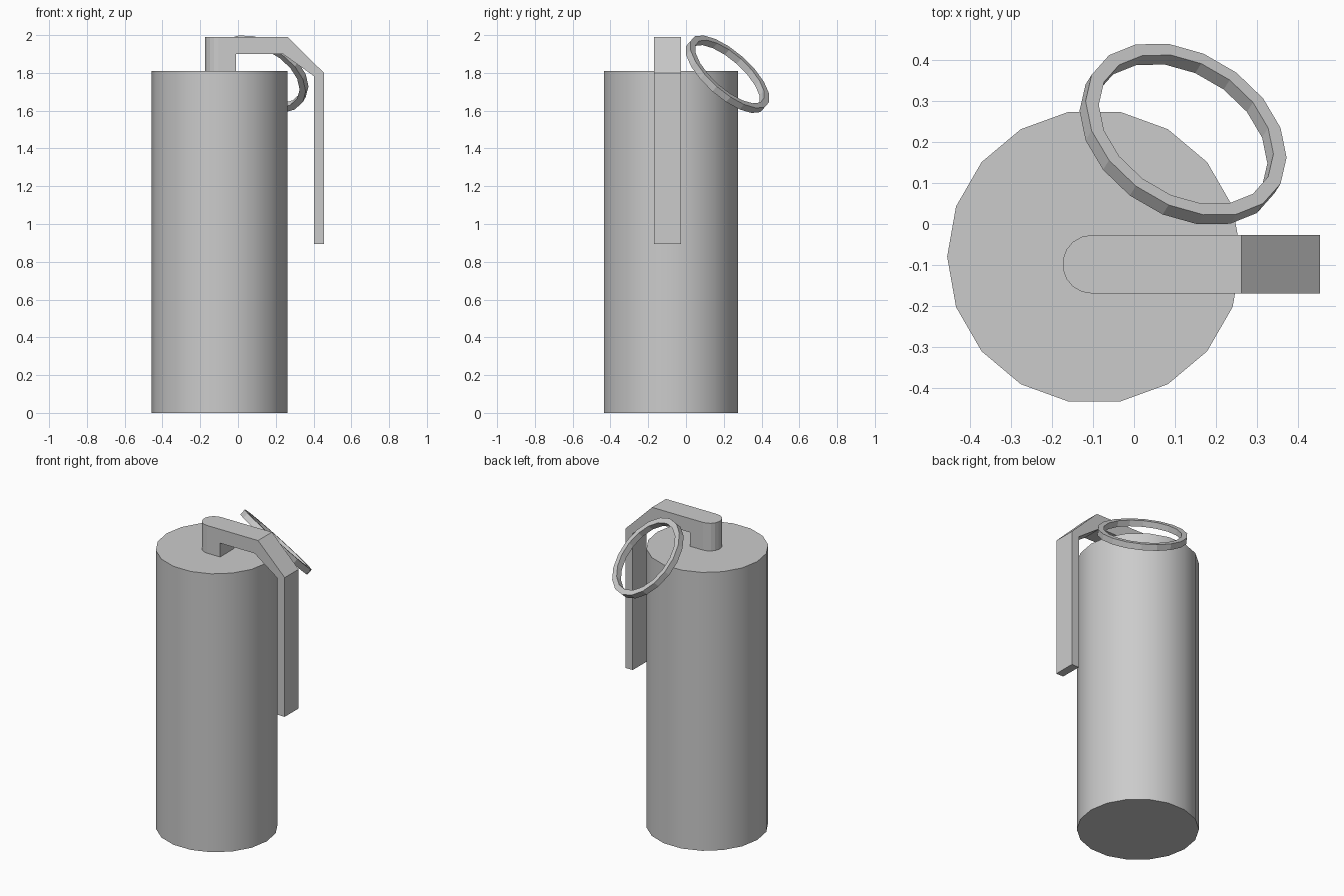
import bpy, bmesh
from math import pi, sin, cos
from mathutils import Vector, Matrix

if "Cube" in bpy.data.objects:
    bpy.data.objects.remove(bpy.data.objects["Cube"])


def finish(name, bm):
    bmesh.ops.recalc_face_normals(bm, faces=bm.faces)
    me = bpy.data.meshes.new(name)
    bm.to_mesh(me)
    bm.free()
    ob = bpy.data.objects.new(name, me)
    bpy.context.collection.objects.link(ob)
    return ob


def prism(name, points, direction):
    """Extrude a planar outline along a direction."""
    bm = bmesh.new()
    face = bm.faces.new([bm.verts.new(p) for p in points])
    out = bmesh.ops.extrude_face_region(bm, geom=[face])
    verts = [g for g in out["geom"] if isinstance(g, bmesh.types.BMVert)]
    bmesh.ops.translate(bm, verts=verts, vec=direction)
    return finish(name, bm)


def select_only(ob):
    bpy.ops.object.select_all(action='DESELECT')
    ob.select_set(True)
    bpy.context.view_layer.objects.active = ob


# Canister body
SIDES = 18
body = prism("canister_body",
             [(-0.097 + 0.36 * cos(2 * pi * i / SIDES),
               -0.08 + 0.36 * sin(2 * pi * i / SIDES), 0) for i in range(SIDES)],
             (0, 0, 1.81))
select_only(body)
bpy.ops.object.shade_smooth_by_angle(angle=pi / 6)

# Safety lever with its post: side profile trimmed by a round-ended plan outline
profile = [(-0.2, 1.81), (-0.01, 1.81), (-0.01, 1.90), (0.238, 1.90), (0.402, 1.783),
           (0.402, 0.895), (0.455, 0.895), (0.455, 1.80), (0.263, 1.99), (-0.2, 1.99)]
lever = prism("safety_lever", [(x, -0.2, z) for x, z in profile], (0, 0.2, 0))
YC, R = -0.0985, 0.0715
arc = [(-0.1035 + R * cos(pi / 2 + pi * i / 9), YC + R * sin(pi / 2 + pi * i / 9), 0.5)
       for i in range(10)]
cutter = prism("lever_outline", arc + [(0.6, YC - R, 0.5), (0.6, YC + R, 0.5)], (0, 0, 2))
cutter.hide_render = True
mod = lever.modifiers.new("trim", 'BOOLEAN')
mod.operation = 'INTERSECT'
mod.solver = 'EXACT'
mod.object = cutter
select_only(lever)
bpy.ops.object.modifier_apply(modifier="trim")
bpy.data.objects.remove(cutter)

# Pull ring: square section swept around a tilted circle
normal = Vector((0.39, 0.61, 0.69)).normalized()
u = (Vector((1, 0, 0)) - normal * normal.x).normalized()
v = normal.cross(u)
bm = bmesh.new()
section = [(0.232, -0.019), (0.267, -0.019), (0.267, 0.019), (0.232, 0.019)]
loops = []
for i in range(SIDES):
    a = 2 * pi * i / SIDES
    radial = u * cos(a) + v * sin(a)
    loops.append([bm.verts.new(radial * r + normal * h) for r, h in section])
for i in range(SIDES):
    p, q = loops[i], loops[(i + 1) % SIDES]
    for k in range(4):
        n = (k + 1) % 4
        bm.faces.new((p[k], p[n], q[n], q[k]))
ring = finish("pull_ring", bm)
ring.data.transform(Matrix.Translation((0.12, 0.22, 1.793)))
